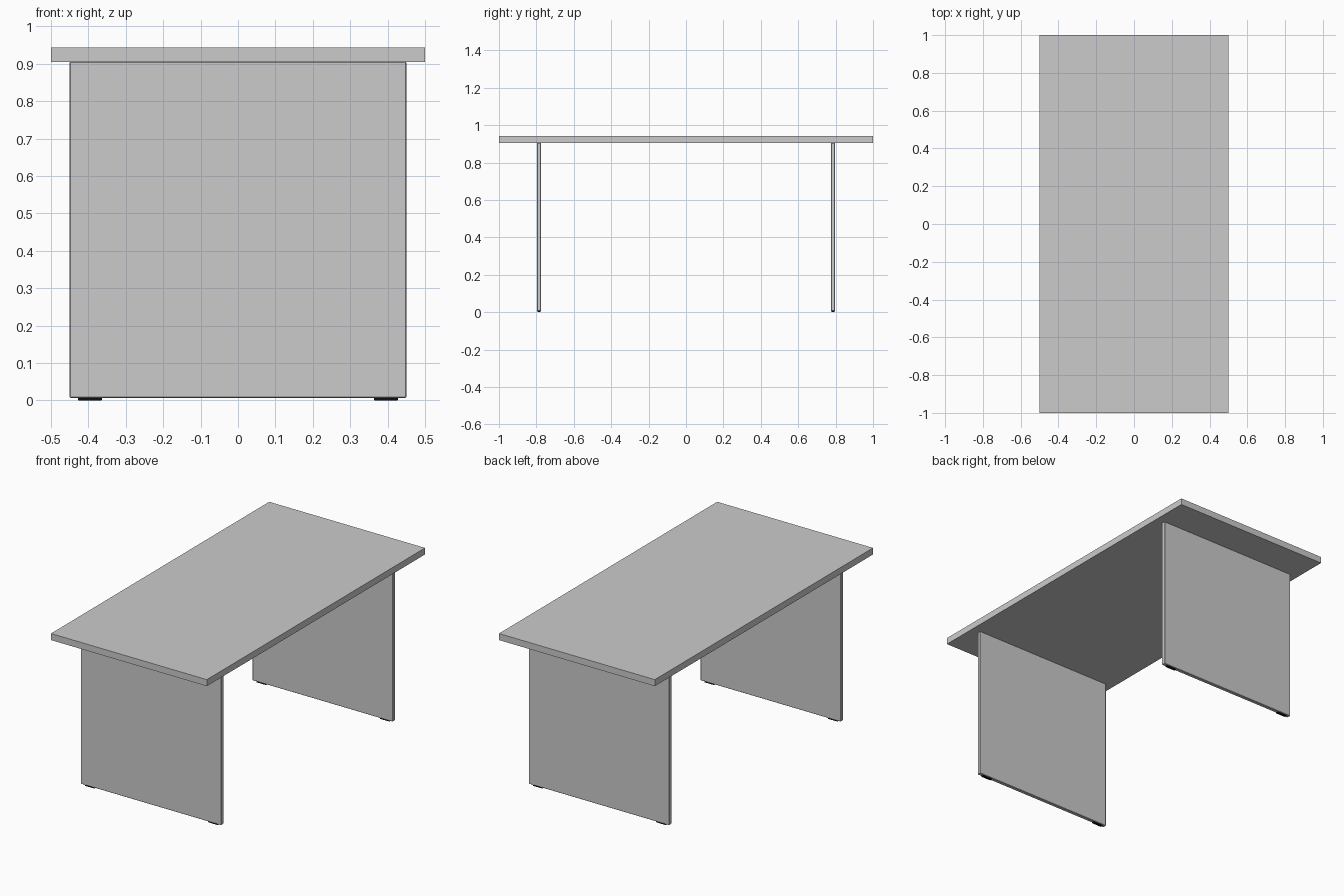
import bpy

if "Cube" in bpy.data.objects:
    bpy.data.objects.remove(bpy.data.objects["Cube"])

black = bpy.data.materials.new("black_rubber")
black.diffuse_color = (0.01, 0.01, 0.01, 1)
black.use_nodes = True
black.node_tree.nodes["Principled BSDF"].inputs["Base Color"].default_value = black.diffuse_color


def box(name, lo, hi, bevel=0, segments=1, mat=None):
    """Box between two corners, with optional small edge bevel."""
    bpy.ops.mesh.primitive_cube_add(size=1, location=[(a + b) / 2 for a, b in zip(lo, hi)])
    ob = bpy.context.object
    ob.name = name
    ob.scale = [b - a for a, b in zip(lo, hi)]
    bpy.ops.object.transform_apply(location=False, rotation=False, scale=True)
    if bevel:
        mod = ob.modifiers.new("edge_bevel", 'BEVEL')
        mod.width = bevel
        mod.segments = segments
    if mat:
        ob.data.materials.append(mat)
    return ob


# Table top
box("table_top", (-0.5, -1, 0.905), (0.5, 1, 0.943))

# Leg panels, each with two thin glide feet
for side, y in (("front", -0.786), ("back", 0.786)):
    box(side + "_leg_panel", (-0.45, y - 0.011, 0.007), (0.45, y + 0.011, 0.905), 0.002)
    for hand, x in (("left", -0.396), ("right", 0.396)):
        box(f"{side}_{hand}_foot", (x - 0.032, y - 0.008, 0),
            (x + 0.032, y + 0.008, 0.007), 0.0015, 1, black)
